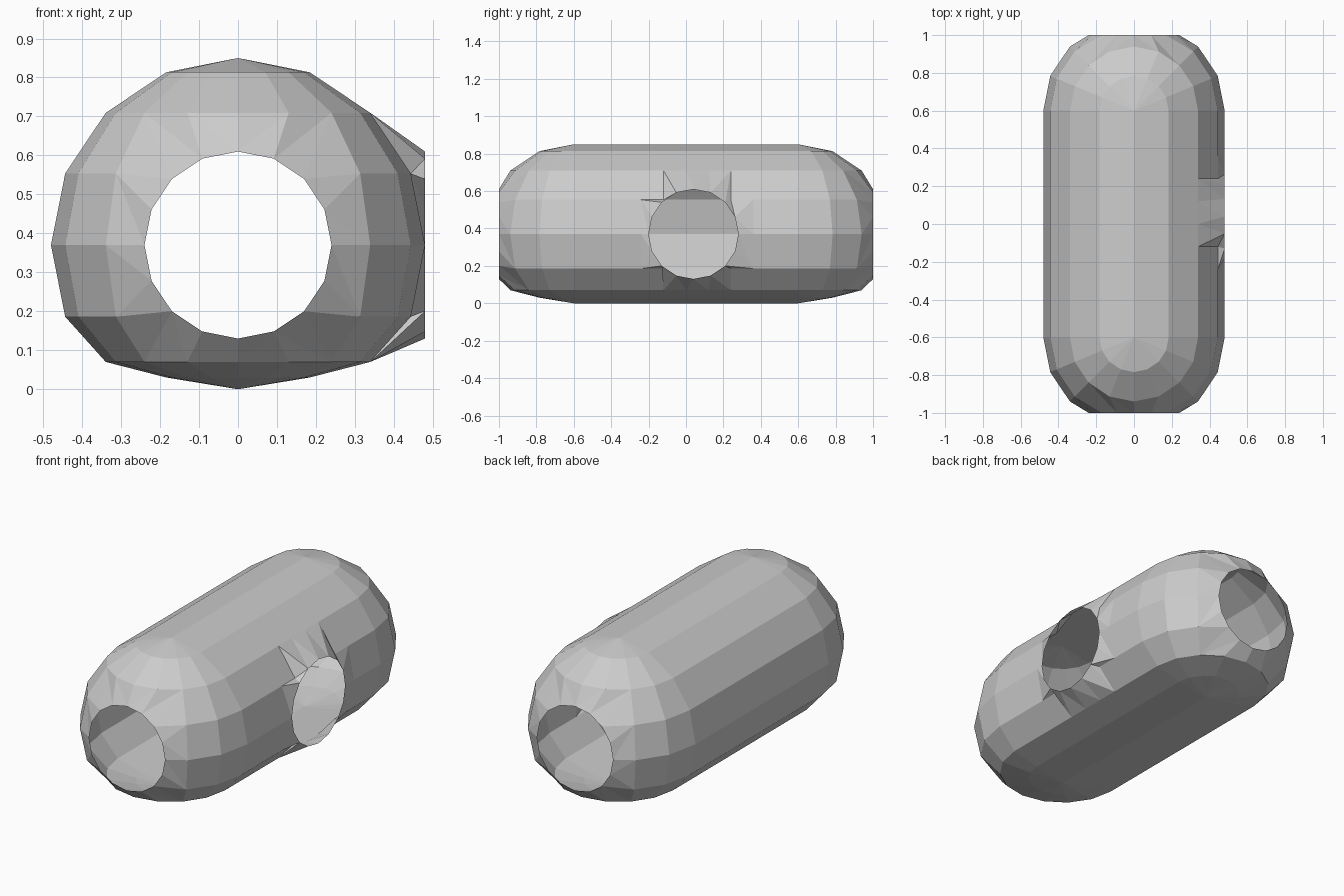
import bpy, bmesh
from math import pi, sin, cos, atan2, tau
from mathutils import Vector

if "Cube" in bpy.data.objects:
    bpy.data.objects.remove(bpy.data.objects["Cube"])

R, ZC, YC, HOLE = 0.48, 0.37, 0.6, 0.24
SIDE_Y = 0.04                      # centre of the side opening

bm = bmesh.new()

# Capsule shell: stadium-shaped loops stacked from top to flattened bottom
low = {5: 0.186, 6: 0.07, 7: 0.03, 8: 0.0}
straight = [round(-0.48 + 0.12 * k, 2) for k in range(9)]
rings = []
for i in range(9):
    a = pi * i / 8
    r = R * sin(a)
    z = low.get(i, ZC + R * cos(a))
    pts = [(r * cos(pi + pi * k / 8), -YC + r * sin(pi + pi * k / 8)) for k in range(9)]
    pts += [(r, y) for y in straight]
    pts += [(r * cos(pi * k / 8), YC + r * sin(pi * k / 8)) for k in range(9)]
    pts += [(-r, -y) for y in straight]
    rings.append([bm.verts.new((x, y, z)) for x, y in pts])

n = len(rings[0])
ys = [-YC] + straight + [YC]


def is_open(level, seg):
    """Leave out the faces where an opening goes."""
    if not 2 <= level <= 5:
        return False
    if 2 <= seg <= 5 or 20 <= seg <= 23:          # front and back ends
        return True
    if 8 <= seg <= 17:                            # right side
        mid = (ys[seg - 8] + ys[seg - 7]) / 2
        return (-0.24 < mid < 0.36) if level in (3, 4) else (-0.12 < mid < 0.24)
    return False


for i in range(8):
    for k in range(n):
        if not is_open(i, k):
            m = (k + 1) % n
            bm.faces.new((rings[i][k], rings[i][m], rings[i + 1][m], rings[i + 1][k]))
bmesh.ops.remove_doubles(bm, verts=bm.verts[:], dist=0.0005)
bmesh.ops.delete(bm, geom=[v for v in bm.verts if not v.link_faces], context='VERTS')
border = [v for v in bm.verts if any(e.is_boundary for e in v.link_edges)]


def rim(verts, centre, across):
    """Join a ragged border to a flat 16-sided round opening."""
    centre, up = Vector(centre), Vector((0, 0, 1))

    def angle(v):
        d = v.co - centre
        return (atan2(d.dot(up), d.dot(across)) + 0.05) % tau

    outer = sorted(verts, key=angle)
    inner = [bm.verts.new(centre + HOLE * (across * cos(tau * k / 16) + up * sin(tau * k / 16)))
             for k in range(16)]
    oa = [angle(v) for v in outer] + [angle(outer[0]) + tau]
    ia = [angle(v) for v in inner] + [angle(inner[0]) + tau]
    i = j = 0
    while i < len(outer) or j < 16:
        o, p = outer[i % len(outer)], inner[j % 16]
        if j == 16 or (i < len(outer) and oa[i + 1] < ia[j + 1]):
            i += 1
            bm.faces.new((o, outer[i % len(outer)], p))
        else:
            j += 1
            bm.faces.new((o, inner[j % 16], p))


# Openings: front, back and right side
rim([v for v in border if v.co.y < -0.5], (0, -1, ZC), Vector((1, 0, 0)))
rim([v for v in border if v.co.y > 0.5], (0, 1, ZC), Vector((1, 0, 0)))
rim([v for v in border if abs(v.co.y) < 0.5], (R, SIDE_Y, ZC), Vector((0, 1, 0)))

bmesh.ops.recalc_face_normals(bm, faces=bm.faces[:])
top = max(bm.faces, key=lambda f: f.calc_center_median().z)
if top.normal.z < 0:
    bmesh.ops.reverse_faces(bm, faces=bm.faces[:])

mesh = bpy.data.meshes.new("capsule_shell")
bm.to_mesh(mesh)
bm.free()
bpy.context.collection.objects.link(bpy.data.objects.new("capsule_shell", mesh))
